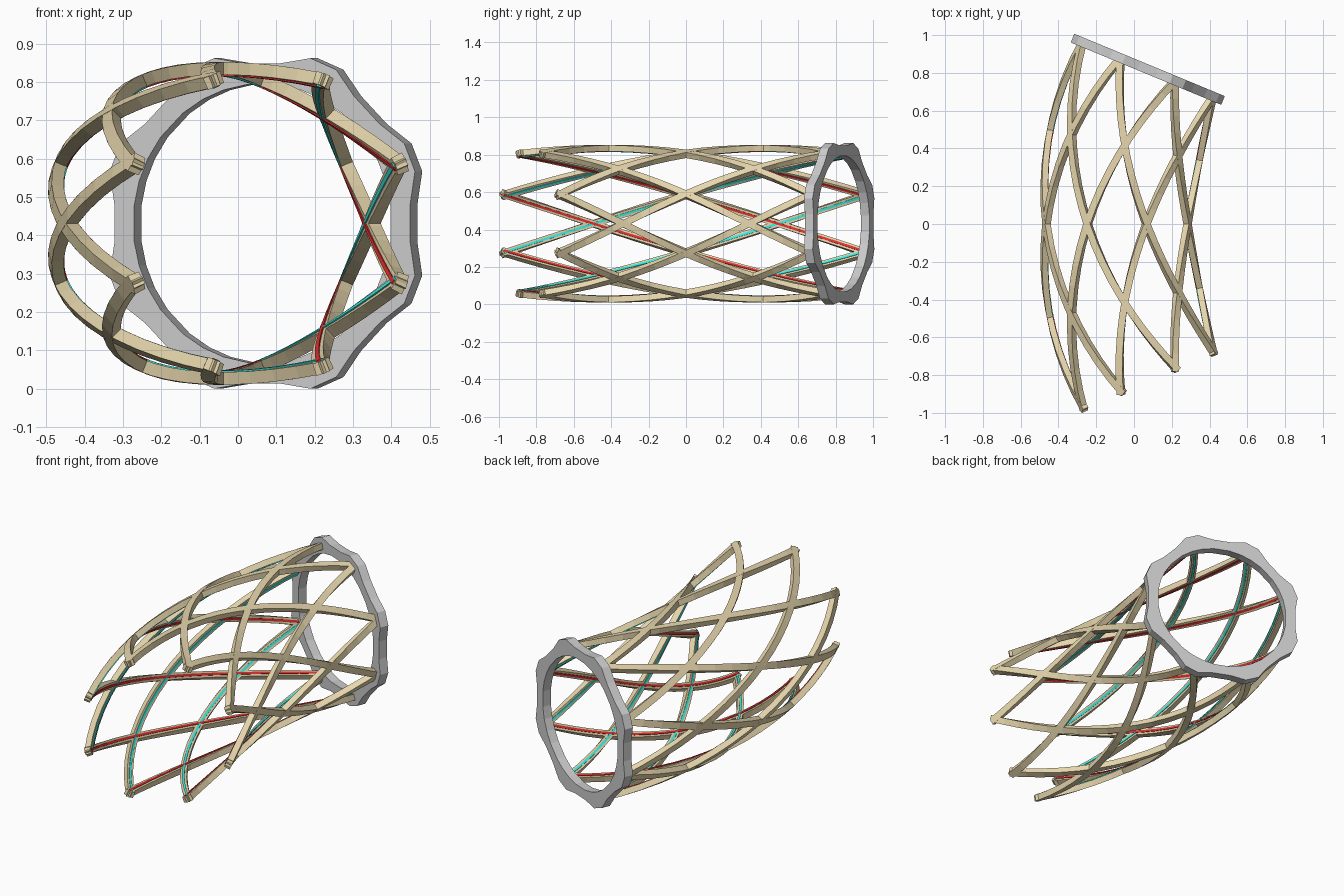
import bpy, bmesh
from math import sin, cos, pi, radians, atan2

if "Cube" in bpy.data.objects:
    bpy.data.objects.remove(bpy.data.objects["Cube"])

BEND_X, BEND_R, MID_Z = 2.05, 2.14, 0.431   # centre of the bend, axis radius, axis height
END = radians(22.5)                          # half of the bend angle
LATTICE_R = 0.405
STEPS = 18


def bent(theta, r, phi):
    """Point at angle theta and radius r around the tube axis, phi along the bend."""
    rho = BEND_R - r * cos(theta)
    return (BEND_X - rho * cos(phi), rho * sin(phi), MID_Z + r * sin(theta))


def material(name, colour):
    m = bpy.data.materials.new(name)
    m.diffuse_color = (*colour, 1)
    m.use_nodes = True
    m.node_tree.nodes["Principled BSDF"].inputs["Base Color"].default_value = m.diffuse_color
    return m


def finish(name, bm, mat=None):
    bmesh.ops.recalc_face_normals(bm, faces=bm.faces)
    me = bpy.data.meshes.new(name)
    bm.to_mesh(me)
    bm.free()
    if mat:
        me.materials.append(mat)
    ob = bpy.data.objects.new(name, me)
    bpy.context.collection.objects.link(ob)
    return ob


def helix_bar(bm, theta0, turn, width, r_in, r_out, start, end):
    """Rectangular bar winding a quarter turn along the bent tube."""
    slope = turn * (pi / 4) / END            # change of theta per phi
    pitch = atan2(slope * LATTICE_R, BEND_R)
    rings = []
    for i in range(STEPS + 1):
        phi = start + (end - start) * i / STEPS
        theta = theta0 + slope * phi
        ring = []
        for side, r in ((-1, r_in), (1, r_in), (1, r_out), (-1, r_out)):
            off = side * width / 2
            ring.append(bm.verts.new(bent(theta + off * cos(pitch) / LATTICE_R, r,
                                          phi - off * sin(pitch) / BEND_R)))
        rings.append(ring)
    for a, b in zip(rings, rings[1:]):
        for k in range(4):
            bm.faces.new((a[k], a[(k + 1) % 4], b[(k + 1) % 4], b[k]))
    bm.faces.new(rings[0])
    bm.faces.new(rings[-1])


def bar_family(name, turn, width, r_in, r_out, start, end, mat):
    bm = bmesh.new()
    for k in range(8):
        helix_bar(bm, radians(22.5 + 45 * k), turn, width, r_in, r_out, start, end)
    return finish(name, bm, mat)


wood = material("tan", (0.80, 0.68, 0.42))
cyan = material("cyan", (0.05, 0.85, 0.78))
red = material("red", (0.80, 0.03, 0.03))

# Crossing lattice bars with a light strip along each inner face
START = -radians(23.1)
for label, turn, glow in (("left", -1, cyan), ("right", 1, red)):
    bar_family(f"{label}_lattice_bars", turn, 0.036, 0.388, 0.421, START, END, wood)
    bar_family(f"{label}_light_strips", turn, 0.013, 0.384, 0.390,
               START + 0.003, END, glow)

# End ring: round hole, scalloped outline with eight blunt lobes
bm = bmesh.new()
outline = []
for k in range(8):
    for ang, r in ((-15.5, 0.421), (-5, 0.452), (5, 0.452), (15.5, 0.421)):
        outline.append((radians(22.5 + 45 * k + ang), r))
half = 0.025
loops = []
for depth, inner in ((-half, False), (half, False), (half, True), (-half, True)):
    loop = []
    for t, r in outline:
        r = 0.365 if inner else r
        u = BEND_R - r * cos(t)
        loop.append(bm.verts.new((BEND_X - u * cos(END) + depth * sin(END),
                                  u * sin(END) + depth * cos(END),
                                  MID_Z + r * sin(t))))
    loops.append(loop)
n = len(outline)
for a, b in zip(loops, loops[1:] + loops[:1]):
    for i in range(n):
        j = (i + 1) % n
        bm.faces.new((a[i], a[j], b[j], b[i]))
finish("end_ring", bm)
